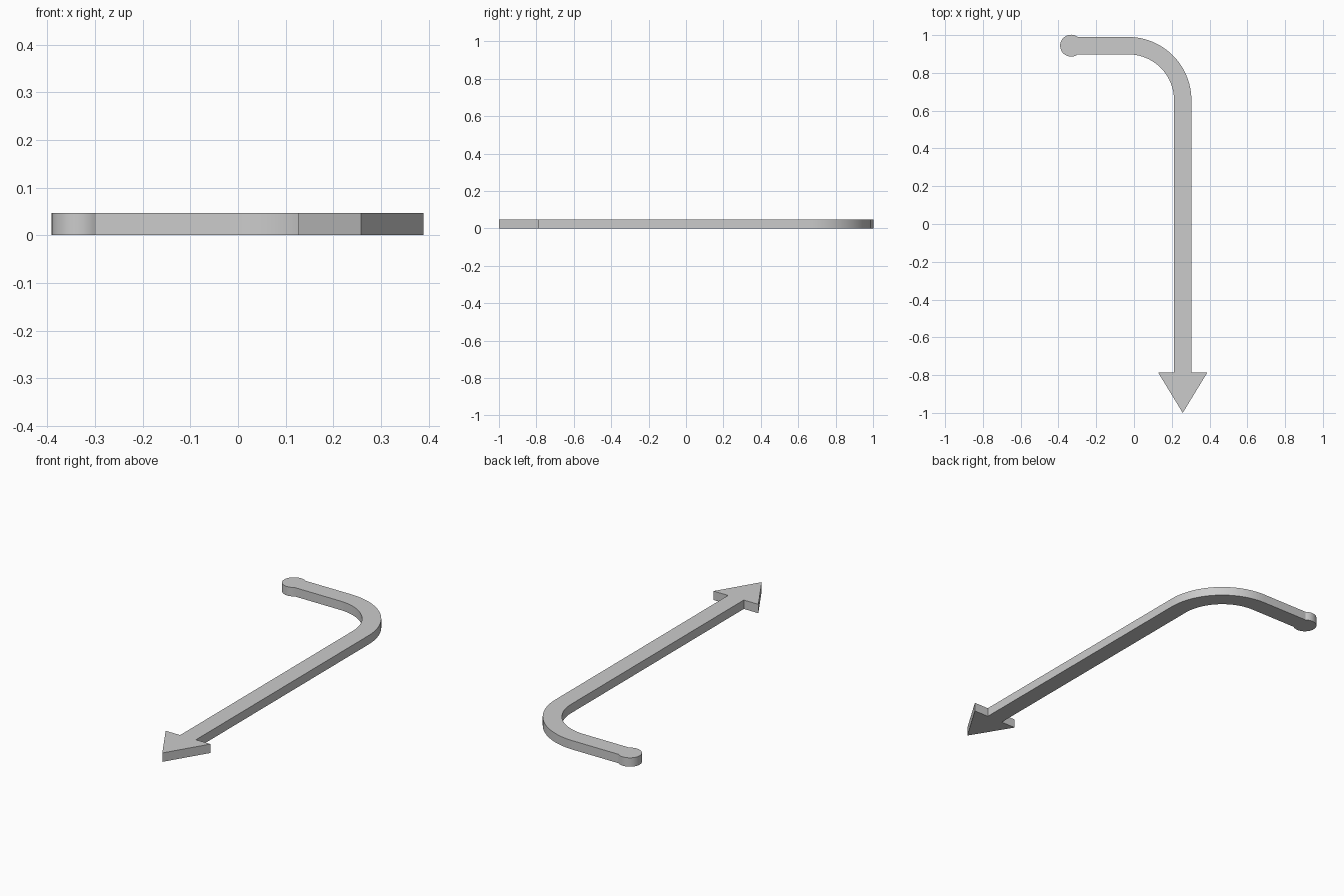
import bpy, bmesh
from math import sin, cos, pi, radians, asin

if "Cube" in bpy.data.objects:
    bpy.data.objects.remove(bpy.data.objects["Cube"])

THICK = 0.047             # plate height
HALF = 0.046              # half width of the shaft
SHAFT_X, ARM_Y = 0.258, 0.944
BEND = 0.288              # centreline radius of the bend
DOT_X, DOT_R = -0.333, 0.058
HEAD_Y, HEAD_HALF = -0.785, 0.131


def arc(cx, cy, r, start, end, n):
    """Points along an arc, angles in radians."""
    angles = [start + (end - start) * i / n for i in range(n + 1)]
    return [(cx + r * cos(a), cy + r * sin(a)) for a in angles]


# Outline: arrowhead, outer bend, round end, inner bend
bx, by = SHAFT_X - BEND, ARM_Y - BEND
gap = asin(HALF / DOT_R)
outline = [(SHAFT_X, -1), (SHAFT_X + HEAD_HALF, HEAD_Y), (SHAFT_X + HALF, HEAD_Y)]
outline += arc(bx, by, BEND + HALF, 0, pi / 2, 24)
outline += arc(DOT_X, ARM_Y, DOT_R, gap, 2 * pi - gap, 36)
outline += arc(bx, by, BEND - HALF, pi / 2, 0, 24)
outline += [(SHAFT_X - HALF, HEAD_Y), (SHAFT_X - HEAD_HALF, HEAD_Y)]

# Raise the outline into a flat plate
bm = bmesh.new()
base = bm.faces.new([bm.verts.new((x, y, 0)) for x, y in outline])
raised = bmesh.ops.extrude_face_region(bm, geom=[base], use_keep_orig=True)
top = [v for v in raised["geom"] if isinstance(v, bmesh.types.BMVert)]
bmesh.ops.translate(bm, verts=top, vec=(0, 0, THICK))
bmesh.ops.recalc_face_normals(bm, faces=bm.faces)
mesh = bpy.data.meshes.new("bent_arrow")
bm.to_mesh(mesh)
bm.free()
arrow = bpy.data.objects.new("bent_arrow", mesh)
bpy.context.collection.objects.link(arrow)

# Plain grey
grey = bpy.data.materials.new("light_grey")
grey.use_nodes = True
colour = (0.6, 0.6, 0.6, 1)
grey.diffuse_color = colour
grey.node_tree.nodes["Principled BSDF"].inputs["Base Color"].default_value = colour
mesh.materials.append(grey)

# Smooth curved walls, sharp rims
bpy.ops.object.select_all(action="DESELECT")
arrow.select_set(True)
bpy.context.view_layer.objects.active = arrow
bpy.ops.object.shade_smooth_by_angle(angle=radians(30))
